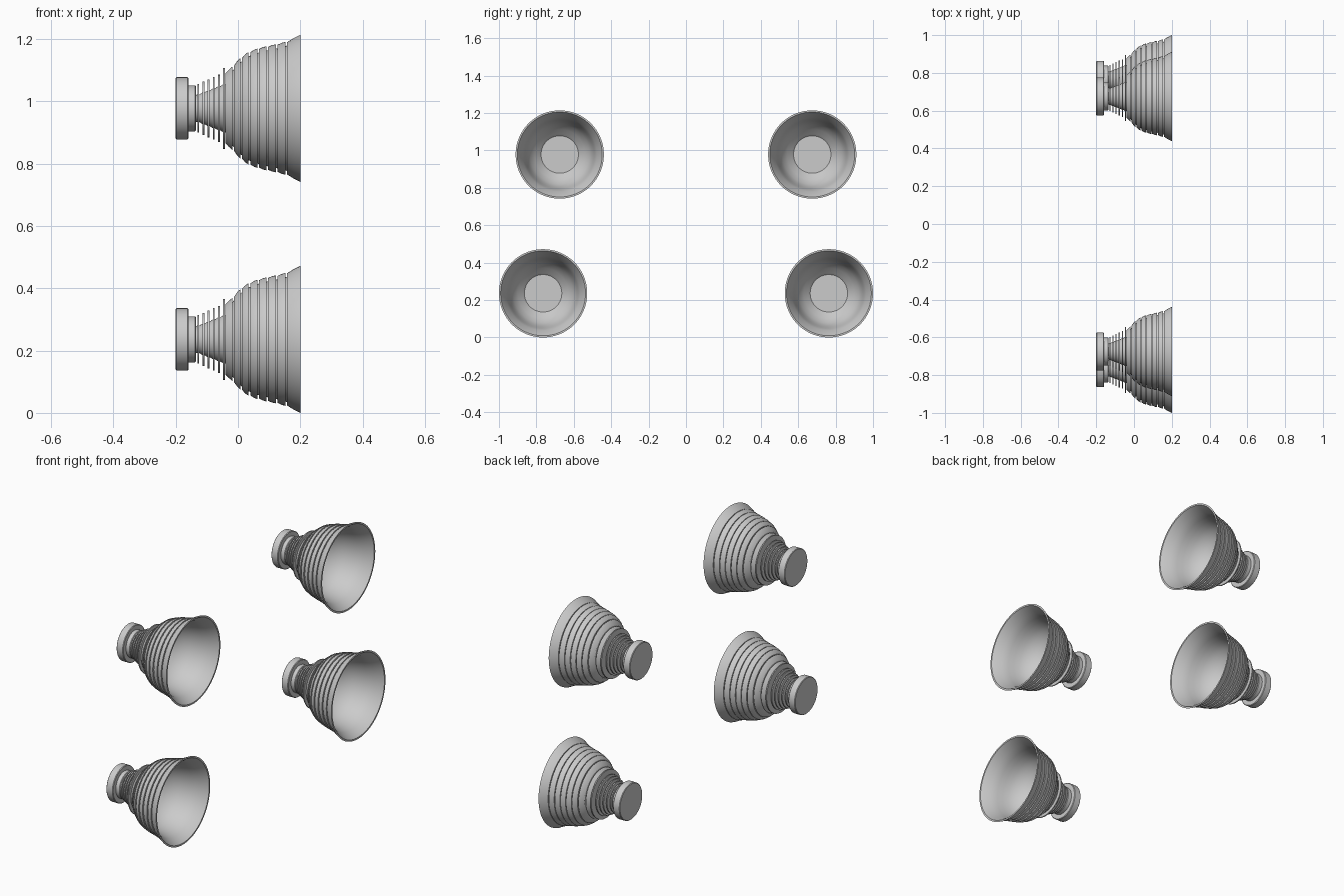
import bpy, math

if "Cube" in bpy.data.objects:
    bpy.data.objects.remove(bpy.data.objects["Cube"])

SEG = 72


def lathe(name, profile, closed=False):
    """Spin (x, radius) points about the x axis into a mesh."""
    verts, faces = [], []
    n = len(profile)
    for s in range(SEG):
        a = 2 * math.pi * s / SEG
        verts += [(x, r * math.cos(a), r * math.sin(a)) for x, r in profile]
    for s in range(SEG):
        t = (s + 1) % SEG
        for i in range(n if closed else n - 1):
            j = (i + 1) % n
            faces.append((s * n + i, s * n + j, t * n + j, t * n + i))
    if not closed:
        faces.append([s * n for s in reversed(range(SEG))])
        faces.append([s * n + n - 1 for s in range(SEG)])
    mesh = bpy.data.meshes.new(name)
    mesh.from_pydata(verts, [], faces)
    # Outward normals
    import bmesh
    bm = bmesh.new()
    bm.from_mesh(mesh)
    bmesh.ops.recalc_face_normals(bm, faces=bm.faces)
    bm.to_mesh(mesh)
    bm.free()
    return mesh


def interp(points, x):
    for (x0, r0), (x1, r1) in zip(points, points[1:]):
        if x <= x1:
            return r0 + (r1 - r0) * (x - x0) / (x1 - x0)
    return points[-1][1]


# Mounting cap and collar
cap = lathe("mount_cap", [(-0.2, 0.097), (-0.197, 0.1), (-0.162, 0.1), (-0.159, 0.097),
                          (-0.159, 0.074), (-0.138, 0.074), (-0.135, 0.071)])

# Conical neck with thin cooling fins
neck_profile = [(-0.14, 0.042)]
for k in range(6):
    x = -0.1275 + 0.0165 * k
    core = 0.044 + 0.0065 * k
    fin = 0.13 if k == 5 else 0.078 + 0.0075 * k
    neck_profile += [(x - 0.003, core), (x - 0.003, fin), (x + 0.003, fin), (x + 0.003, core)]
neck_profile.append((-0.034, 0.08))
neck = lathe("finned_neck", neck_profile)

# Bell: banded outside with grooves, smooth inside, flat throat
outer = [(-0.04, 0.116), (-0.02, 0.131), (0.0, 0.155), (0.03, 0.179), (0.06, 0.191),
         (0.09, 0.199), (0.12, 0.205), (0.155, 0.214), (0.2, 0.236)]
bands = [(-0.04, -0.0175), (-0.0125, 0.0085), (0.0135, 0.0345), (0.0395, 0.0625),
         (0.0675, 0.0915), (0.0965, 0.122), (0.127, 0.153), (0.158, 0.2)]
bell_profile = []
for i, (a, b) in enumerate(bands):
    m = (a + b) / 2
    ra, rm, rb = (interp(outer, v) for v in (a, m, b))
    if i:
        bell_profile.append((a, ra - 0.014))
    bell_profile += [(a, ra - 0.003), (m, rm), (b, rb)]
    if i < len(bands) - 1:
        bell_profile.append((b, rb - 0.014))
inner = [(0.2, 0.227), (0.155, 0.199), (0.12, 0.188), (0.09, 0.181), (0.06, 0.172),
         (0.03, 0.159), (0.0, 0.135), (-0.02, 0.113), (-0.033, 0.1)]
bell = lathe("ribbed_bell", bell_profile + inner)

# Four thrusters: upper pair closer in, lower pair wider
for level, y, z in (("upper", 0.675, 0.978), ("lower", 0.764, 0.236)):
    for side, s in (("left", -1), ("right", 1)):
        for mesh in (cap, neck, bell):
            ob = bpy.data.objects.new(f"{level}_{side}_{mesh.name}", mesh)
            ob.location = (0, s * y, z)
            bpy.context.collection.objects.link(ob)

# Smooth round surfaces, crisp edges
bpy.ops.object.select_all(action='SELECT')
bpy.context.view_layer.objects.active = bpy.context.collection.objects[0]
bpy.ops.object.shade_smooth_by_angle(angle=math.radians(30))
